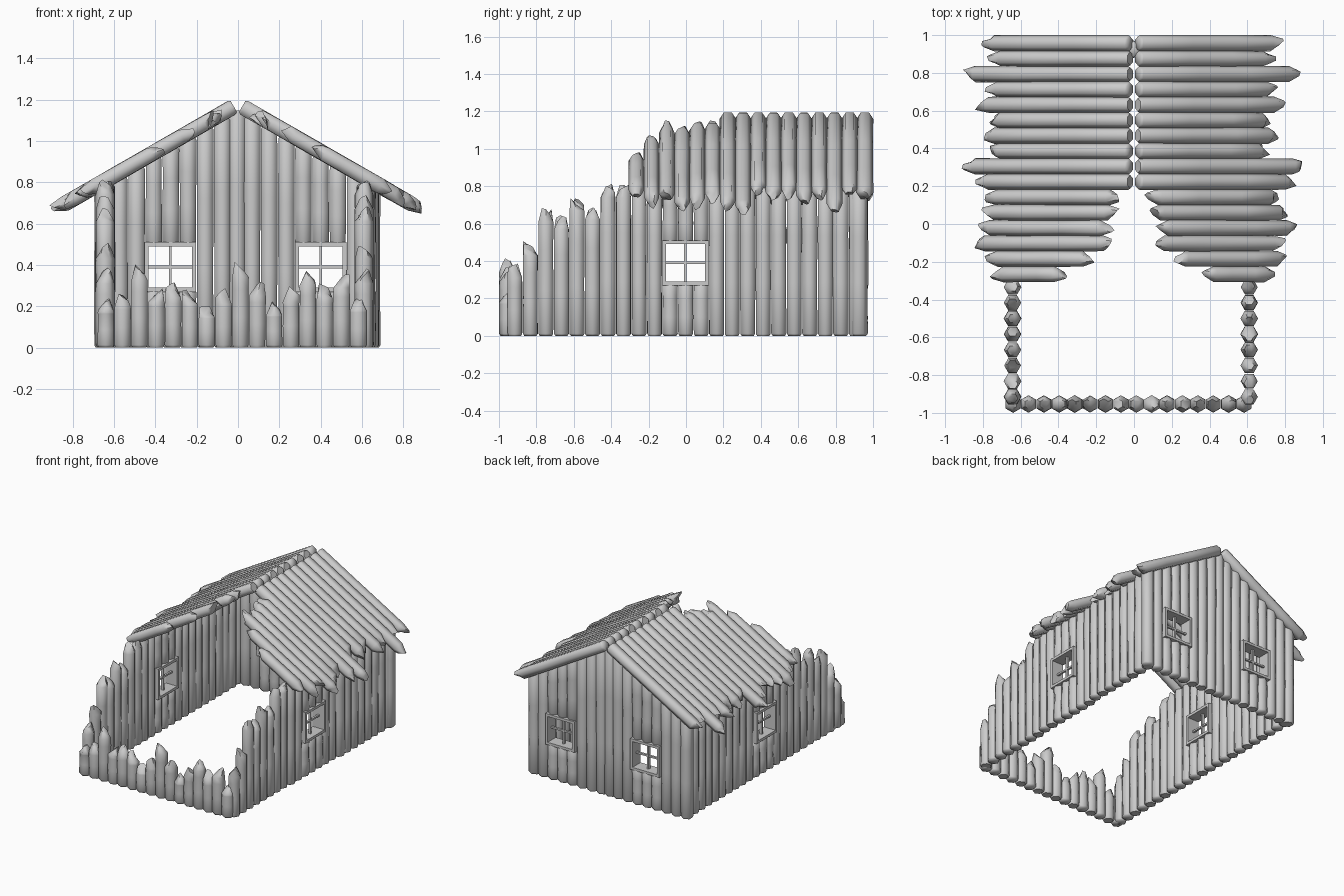
import bpy, bmesh, math, random
from mathutils import Vector

rng = random.Random(7)
cube = bpy.data.objects.get("Cube")
if cube:
    bpy.data.objects.remove(cube, do_unlink=True)

wood = bpy.data.materials.new("weathered grey wood")
wood.use_nodes = True
grey = (0.6, 0.6, 0.6, 1)
wood.diffuse_color = grey
wood.node_tree.nodes["Principled BSDF"].inputs["Base Color"].default_value = grey

STEP = 0.083
SILL, HEAD = 0.28, 0.50
RIDGE, PITCH = 1.178, 0.575


def finish(name, bm):
    """Turn a bmesh into a shaded object."""
    bmesh.ops.recalc_face_normals(bm, faces=bm.faces)
    mesh = bpy.data.meshes.new(name)
    bm.to_mesh(mesh)
    bm.free()
    mesh.materials.append(wood)
    obj = bpy.data.objects.new(name, mesh)
    bpy.context.collection.objects.link(obj)
    bpy.ops.object.select_all(action='DESELECT')
    obj.select_set(True)
    bpy.context.view_layer.objects.active = obj
    bpy.ops.object.shade_smooth_by_angle(angle=math.radians(62))


def log(bm, a, b, point_dir, r, broken_a=False, broken_b=False):
    """Six-sided log from a to b; broken ends are tapered and splintered."""
    a, b, u = Vector(a), Vector(b), Vector(point_dir)
    axis = b - a
    length = axis.length
    axis.normalize()
    v = axis.cross(u)
    cut_a = min(0.07 if broken_a else 0.012, length * 0.3)
    cut_b = min(0.07 if broken_b else 0.012, length * 0.3)
    stations = [0, cut_a, length * 0.36, length * 0.68, length - cut_b, length]
    rings = []
    for i, s in enumerate(stations):
        end = i in (0, 5)
        broken = (broken_a and i == 0) or (broken_b and i == 5)
        size = r * (rng.uniform(0.45, 0.65) if broken else 0.82 if end else rng.uniform(0.95, 1.03))
        lean = rng.uniform(-0.4, 0.4) * r if broken else 0
        tilt = rng.uniform(0, math.tau)
        ring = []
        for k in range(6):
            t = k * math.tau / 6
            slip = 0
            if broken:
                slip = 0.025 * (math.cos(t - tilt) - 1) + rng.uniform(-0.008, 0.008)
                slip *= 1 if i == 5 else -1
            p = a + axis * (s + slip) + u * (size * math.cos(t)) + v * (size * math.sin(t) + lean)
            ring.append(bm.verts.new(p))
        rings.append(ring)
    for lo, hi in zip(rings, rings[1:]):
        for k in range(6):
            bm.faces.new((lo[k], lo[k - 1], hi[k - 1], hi[k]))
    bm.faces.new(rings[0])
    bm.faces.new(rings[-1])


def post(bm, x, y, height, point_dir, window=False, broken=False):
    """Upright wall log, split around a window opening when needed."""
    r = 0.046
    if window:
        log(bm, (x, y, 0), (x, y, SILL), point_dir, r)
        log(bm, (x, y, HEAD), (x, y, height), point_dir, r)
    else:
        log(bm, (x, y, 0), (x, y, height), point_dir, r, broken_b=broken)


def window_frame(name, centre, across):
    """Four frame boards and a cross of glazing bars."""
    bm = bmesh.new()
    mid = (SILL + HEAD) / 2
    hw, hh, t = 0.125, 0.12, 0.02

    def bar(offset, z, wide, tall, deep):
        m = bmesh.ops.create_cube(bm, size=1)["verts"]
        for q in m:
            along, out = q.co.x * wide + offset, q.co.y * deep
            dz = q.co.z * tall + z
            x, y = (along, out) if across == "x" else (out, along)
            q.co = Vector((centre[0] + x, centre[1] + y, mid + dz))

    for s in (-1, 1):
        bar(s * (hw - t / 2), 0, t, 2 * hh, 0.1)
        bar(0, s * (hh - t / 2), 2 * hw - 2 * t, t, 0.1)
    bar(0, 0, 0.013, 2 * (hh - t), 0.02)
    bar(0, 0, 2 * (hw - t), 0.013, 0.016)
    finish(name, bm)


# Side walls, ruined toward the front
broken_side = [0.38, 0.50, 0.68, 0.64, 0.74, 0.69, 0.81, 0.81]
for side, name in ((1, "left_wall"), (-1, "right_wall")):
    bm = bmesh.new()
    for i in range(23):
        y = -0.915 + i * STEP
        ruined = i < len(broken_side)
        h = broken_side[i] if ruined else 0.79
        x = -0.643 if side < 0 else 0.61 if i < 8 else 0.62 if i < 15 else 0.635
        post(bm, x, y, h, (1, 0, 0), i in (10, 11, 12), ruined)
    finish(name, bm)
    window_frame(name + "_window", (-0.643 if side < 0 else 0.62, -0.003), "y")

# Low splintered front wall
front_heights = [0.24, 0.27, 0.40, 0.29, 0.31, 0.28, 0.21, 0.28,
                 0.41, 0.32, 0.22, 0.29, 0.37, 0.31, 0.36, 0.25]
bm = bmesh.new()
for i, h in enumerate(front_heights):
    post(bm, -0.64 + i * 0.0815, -0.953, h, (0, 1, 0), broken=True)
finish("front_wall", bm)

# Back gable wall with two windows
bm = bmesh.new()
post(bm, -0.004, 0.925, RIDGE - 0.03, (0, 1, 0))
for centre in (-0.325, 0.40):
    for i in range(-4, 4):
        x = centre + i * STEP
        h = RIDGE - PITCH * abs(x) - 0.02
        post(bm, x, 0.925, h, (0, 1, 0), abs(i) < 2)
finish("back_wall", bm)
window_frame("back_window_right", (-0.328, 0.925), "x")
window_frame("back_window_left", (0.40, 0.925), "x")

# Roof slopes, listed back to front by eave reach
eaves = {
    "roof_right": (-1, [.80, .76, .90, .78, .83, .77, .80, .77, .90, .83, .78, .80, .82, .85, .78, .75]),
    "roof_left": (1, [.78, .74, .88, .76, .80, .74, .77, .72, .90, .86, .78, .83, .87, .79, .82, .75]),
}
torn = [0.07, 0.08, 0.12, 0.10, 0.21, 0.36]
for name, (side, reach) in eaves.items():
    bm = bmesh.new()
    for i, out in enumerate(reach):
        y = 0.957 - i * 0.0815
        ruined = i >= 10
        x0 = torn[i - 10] if ruined else 0.02
        a = (side * x0, y, RIDGE - PITCH * x0)
        b = (side * out, y, RIDGE - PITCH * out)
        log(bm, a, b, (0, 1, 0), 0.043, ruined, True)
    finish(name, bm)
